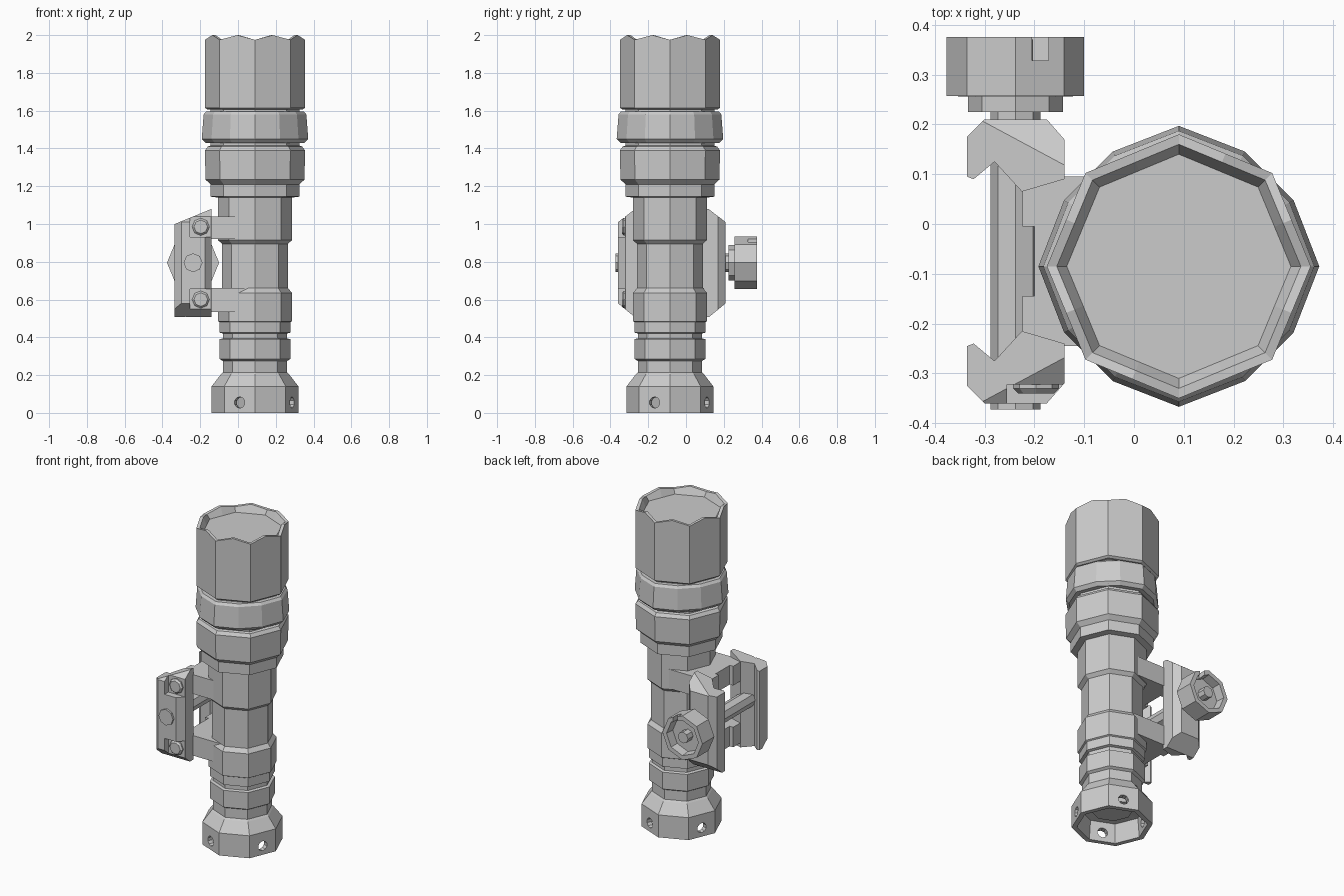
import bpy, bmesh
from math import cos, sin, pi, radians
from mathutils import Matrix, Vector

if "Cube" in bpy.data.objects:
    bpy.data.objects.remove(bpy.data.objects["Cube"])

CX, CY = 0.09, -0.085          # tube axis
BX, BZ = -0.238, 0.795         # clamp bolt axis (runs along y)


def finish(name, bm):
    bmesh.ops.recalc_face_normals(bm, faces=bm.faces)
    me = bpy.data.meshes.new(name)
    bm.to_mesh(me)
    bm.free()
    ob = bpy.data.objects.new(name, me)
    bpy.context.collection.objects.link(ob)
    return ob


def loft(name, loops, matrix=Matrix()):
    """Skin matching vertex loops and cap both ends."""
    bm = bmesh.new()
    rings = [[bm.verts.new(matrix @ Vector(p)) for p in lp] for lp in loops]
    n = len(rings[0])
    for a, b in zip(rings, rings[1:]):
        for i in range(n):
            j = (i + 1) % n
            bm.faces.new((a[i], a[j], b[j], b[i]))
    bm.faces.new(rings[0][::-1])
    bm.faces.new(rings[-1])
    return finish(name, bm)


def circle(r, z, n=8, phase=0.0):
    return [(r * cos(phase + 2 * pi * i / n), r * sin(phase + 2 * pi * i / n), z) for i in range(n)]


def lathe(name, profile, matrix, n=8, phase=0.0):
    return loft(name, [circle(r, z, n, phase) for r, z in profile], matrix)


def box(name, lo, hi):
    lo, hi = Vector(lo), Vector(hi)
    sq = [(lo.x, lo.y), (hi.x, lo.y), (hi.x, hi.y), (lo.x, hi.y)]
    return loft(name, [[(x, y, z) for x, y in sq] for z in (lo.z, hi.z)])


def cut(target, cutter):
    cutter.hide_render = True
    cutter.display_type = 'WIRE'
    m = target.modifiers.new('cut', 'BOOLEAN')
    m.operation, m.solver, m.object = 'DIFFERENCE', 'EXACT', cutter


TUBE = Matrix.Translation((CX, CY, 0))
# local z -> world +y, for bolts and the knob
ALONG_Y = Matrix.Rotation(-pi / 2, 4, 'X')


def along_y(x, z):
    return Matrix.Translation((x, 0, z)) @ ALONG_Y


# tail cap: hollow below, four lanyard holes through the wall
tail = lathe('tail_cap', [(0.1, 0.13), (0.19, 0.12), (0.2, 0), (0.23, 0), (0.23, 0.14),
                          (0.18, 0.205), (0.17, 0.215)], TUBE)
for k in range(4):
    a = radians(67.5 + 90 * k)
    m = TUBE @ Matrix.Translation((0, 0, 0.055)) @ Matrix.Rotation(a, 4, 'Z') @ Matrix.Rotation(pi / 2, 4, 'Y')
    cut(tail, lathe(f'hole_cutter_{k}', [(0.03, 0.14), (0.03, 0.3)], m, 10))
lathe('tail_button', [(0.12, 0.1), (0.13, 0.14)], TUBE)

# battery tube with grooves, waist and head collar
lathe('body_tube', [
    (0.17, 0.2), (0.17, 0.275), (0.187, 0.285), (0.187, 0.39), (0.17, 0.395), (0.17, 0.42),
    (0.187, 0.425), (0.187, 0.48), (0.196, 0.485), (0.196, 0.635), (0.175, 0.66), (0.175, 0.895),
    (0.196, 0.915), (0.196, 1.14), (0.235, 1.145), (0.235, 1.21), (0.262, 1.235), (0.265, 1.39),
    (0.25, 1.41), (0.235, 1.415), (0.235, 1.43), (0.25, 1.44)], TUBE)


# twelve-sided grip ring, slightly pointed on the axes
def ring_loop(s, z):
    return [(s * (1 if i % 3 == 0 else 0.943) * cos(i * pi / 6),
             s * (1 if i % 3 == 0 else 0.943) * sin(i * pi / 6), z) for i in range(12)]


loft('grip_ring', [ring_loop(s, z) for s, z in
                   [(0.262, 1.43), (0.282, 1.45), (0.272, 1.58), (0.26, 1.595)]], TUBE)
lathe('head_neck', [(0.235, 1.58), (0.235, 1.62)], TUBE)


# head with scalloped bezel and recessed lens
def head_loop(r, z_corner, z_mid):
    return [(r * (cos(pi / 8) if i % 2 else 1) * cos(i * pi / 8),
             r * (cos(pi / 8) if i % 2 else 1) * sin(i * pi / 8),
             z_mid if i % 2 else z_corner) for i in range(16)]


loft('head', [head_loop(0.25, 1.605, 1.605), head_loop(0.265, 1.615, 1.615),
              head_loop(0.265, 1.975, 2.0), head_loop(0.245, 1.975, 2.0),
              head_loop(0.225, 1.95, 1.95)], TUBE)

# rail clamp jaws: profile seen from above, ends trimmed by chamfer planes
JAW = [(-0.335, 0.25), (-0.3, 0.285), (-0.175, 0.285), (-0.14, 0.245), (-0.14, 0.165),
       (-0.225, 0.14), (-0.28, 0.2), (-0.322, 0.165), (-0.335, 0.17)]
MID_Y = -0.075


def jaw(name, s):
    ob = loft(name, [[(x, MID_Y + s * y, z) for x, y in JAW] for z in (0.508, 1.1)])
    bm = bmesh.new()
    bm.from_mesh(ob.data)
    planes = [((-0.335, 0, 1.0), (-0.08, 0, 0.195)),
              ((0, MID_Y + s * 0.285, 1.01), (0, s * 0.065, 0.085)),
              ((0, MID_Y + s * 0.285, 0.58), (0, s * 0.07, -0.085))]
    for co, no in planes:
        geom = bm.verts[:] + bm.edges[:] + bm.faces[:]
        bmesh.ops.bisect_plane(bm, geom=geom, plane_co=co, plane_no=no, clear_outer=True)
        bmesh.ops.holes_fill(bm, edges=[e for e in bm.edges if e.is_boundary])
    bmesh.ops.recalc_face_normals(bm, faces=bm.faces)
    bm.to_mesh(ob.data)
    bm.free()
    return ob


jaw('back_jaw', 1)
front = jaw('front_jaw', -1)

# bracket arms from tube to clamp, with screws in pockets on the front jaw
for tag, z0, z1, zs in (('upper', 0.92, 1.04, 0.985), ('lower', 0.535, 0.66, 0.6)):
    box(f'{tag}_arm', (-0.2, -0.245, z0), (CX, 0.095, z1))
    box(f'{tag}_front_tie', (-0.224, -0.26, z0), (-0.142, -0.145, z1))
    box(f'{tag}_back_tie', (-0.224, -0.005, z0), (-0.142, 0.11, z1))
    cut(front, box(f'{tag}_pocket_cutter', (-0.255, -0.5, zs - 0.055), (-0.1, -0.322, zs + 0.055)))
    lathe(f'{tag}_screw', [(0.046, -0.3), (0.046, -0.33), (0.036, -0.34)], along_y(-0.197, zs))

# cross bolt
lathe('cross_bolt', [(0.05, -0.372), (0.05, 0.23)], along_y(BX, BZ))

# thumb knob: stepped, cupped at the back, with a centre pin and a rim notch
knob = lathe('thumb_knob', [(0.095, 0.225), (0.095, 0.256), (0.138, 0.257), (0.138, 0.375),
                            (0.11, 0.375), (0.105, 0.32)], along_y(BX, BZ))
cut(knob, box('notch_cutter', (-0.205, 0.328, BZ + 0.07), (-0.172, 0.4, BZ + 0.2)))
lathe('knob_pin', [(0.035, 0.3), (0.035, 0.37)], along_y(BX, BZ))
